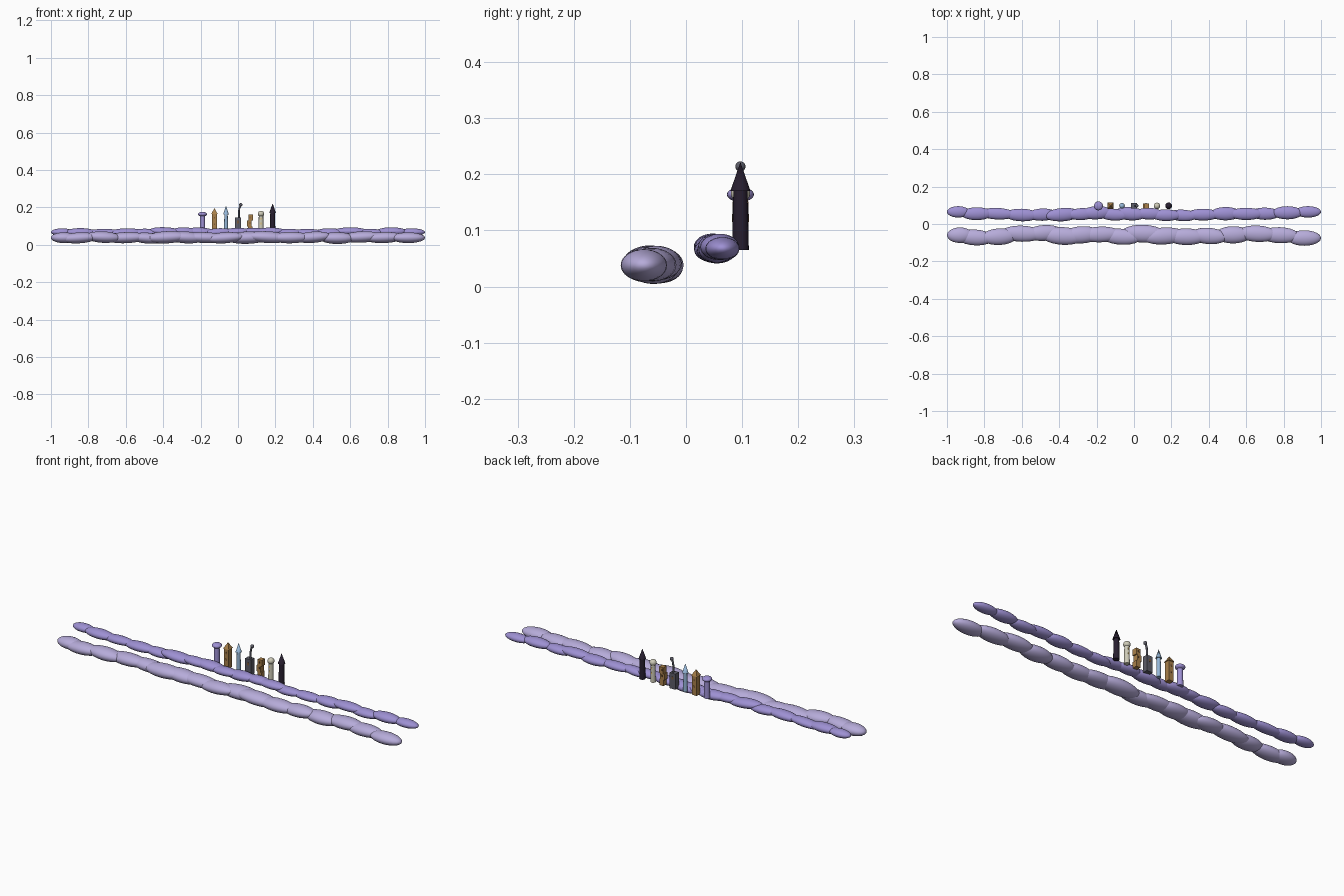
import bpy
import math
import random

random.seed(4)
cube = bpy.data.objects.get("Cube")
if cube:
    bpy.data.objects.remove(cube, do_unlink=True)


def material(name, rgb):
    m = bpy.data.materials.new(name)
    m.use_nodes = True
    colour = (*rgb, 1)
    m.diffuse_color = colour
    m.node_tree.nodes["Principled BSDF"].inputs["Base Color"].default_value = colour
    return m


PALE = material("pale lavender", (0.47, 0.41, 0.70))
VIOLET = material("violet", (0.34, 0.28, 0.65))
AMBER = material("amber brown", (0.40, 0.22, 0.07))
BROWN = material("dark brown", (0.20, 0.10, 0.04))
BLUE = material("light blue", (0.30, 0.47, 0.68))
GREY = material("slate grey", (0.11, 0.11, 0.14))
CREAM = material("cream", (0.62, 0.60, 0.48))
BLACK = material("near black", (0.02, 0.013, 0.028))
GOLD = material("window gold", (0.75, 0.50, 0.14))

BASE = 0.065      # foot of every tower
ROW_Y = 0.097     # line the towers stand on


def finish(name, mat, smooth=True):
    o = bpy.context.object
    o.name = name
    o.data.materials.append(mat)
    bpy.ops.object.transform_apply(location=False, rotation=True, scale=True)
    if smooth:
        bpy.ops.object.shade_smooth_by_angle(angle=math.radians(40))
    return o


def ellipsoid(name, mat, loc, radii, turn=(0, 0, 0)):
    bpy.ops.mesh.primitive_uv_sphere_add(segments=24, ring_count=16, radius=1,
                                         location=loc, rotation=turn)
    bpy.context.object.scale = radii
    return finish(name, mat)


def taper(name, mat, x, z0, z1, r0, r1, sides=20, turn=0):
    bpy.ops.mesh.primitive_cone_add(vertices=sides, radius1=r0, radius2=r1, depth=z1 - z0,
                                    location=(x, ROW_Y, (z0 + z1) / 2), rotation=(0, 0, turn))
    return finish(name, mat, sides > 8)


def box(name, mat, x, z0, z1, width, depth, y=ROW_Y):
    bpy.ops.mesh.primitive_cube_add(size=1, location=(x, y, (z0 + z1) / 2))
    bpy.context.object.scale = (width, depth, z1 - z0)
    return finish(name, mat, False)


def windows(name, mat, x, heights, front, size=0.007):
    # Thin plates on the front and back walls
    for side in (-1, 1):
        for z in heights:
            box(name, mat, x, z, z + size * 1.4, size, 0.002, ROW_Y + side * front)


def cloud_bank(name, mat, puffs, z, length, width, height):
    # Overlapping elongated puffs, the end ones touching x = -1 and 1
    last = len(puffs) - 1
    for i, (x, y) in enumerate(puffs):
        end = i in (0, last)
        rx = 1 - abs(x) if end else length * random.uniform(0.9, 1.15)
        grow = 0.92 if end else random.uniform(0.92, 1.08)
        lift = 0 if end else random.uniform(-0.004, 0.004)
        tilt = 0 if end else random.uniform(-0.08, 0.08)
        ellipsoid(name, mat, (x, y, z + lift), (rx, width * grow, height * grow),
                  (0, tilt, tilt))


cloud_bank("front_cloud_puff", PALE, [
    (-0.93, -0.06), (-0.85, -0.072), (-0.72, -0.068), (-0.60, -0.052), (-0.48, -0.048),
    (-0.38, -0.064), (-0.28, -0.058), (-0.18, -0.056), (-0.07, -0.068), (0.05, -0.052),
    (0.16, -0.064), (0.28, -0.068), (0.40, -0.064), (0.53, -0.058), (0.66, -0.052),
    (0.78, -0.06), (0.91, -0.075)], 0.038, 0.105, 0.045, 0.031)

cloud_bank("rear_cloud_puff", VIOLET, [
    (-0.94, 0.065), (-0.84, 0.055), (-0.73, 0.055), (-0.60, 0.048), (-0.49, 0.05),
    (-0.38, 0.05), (-0.28, 0.053), (-0.20, 0.06), (-0.11, 0.05), (-0.02, 0.055),
    (0.08, 0.055), (0.17, 0.047), (0.26, 0.046), (0.37, 0.05), (0.49, 0.055),
    (0.60, 0.054), (0.70, 0.055), (0.82, 0.06), (0.93, 0.065)], 0.068, 0.085, 0.033, 0.022)

# Mushroom tower
X = -0.19
taper("mushroom_shaft", VIOLET, X, BASE, 0.16, 0.015, 0.013)
ellipsoid("mushroom_cap", VIOLET, (X, ROW_Y, 0.164), (0.024, 0.024, 0.013))

# Timber tower with a pyramid roof
X = -0.126
box("timber_body", AMBER, X, BASE, 0.168, 0.027, 0.027)
taper("timber_roof", AMBER, X, 0.166, 0.195, 0.024, 0.001, 4, math.pi / 4)
windows("timber_window", BROWN, X, (0.105, 0.14), 0.0135)

# Slim blue spire
X = -0.064
taper("blue_shaft", BLUE, X, BASE, 0.165, 0.011, 0.009)
taper("blue_roof", BLUE, X, 0.163, 0.21, 0.015, 0)

# Workshop block with a bent chimney
box("workshop_body", GREY, 0, BASE, 0.147, 0.034, 0.028)
windows("workshop_window", BROWN, 0, (0.115,), 0.014, 0.01)
curve = bpy.data.curves.new("chimney_pipe", "CURVE")
curve.dimensions = "3D"
curve.bevel_depth = 0.005
curve.bevel_resolution = 3
curve.use_fill_caps = True
path = [(0.006, 0.14), (0.005, 0.175), (0.007, 0.195), (0.015, 0.213)]
spline = curve.splines.new("POLY")
spline.points.add(len(path) - 1)
for point, (x, z) in zip(spline.points, path):
    point.co = (x, ROW_Y, z, 1)
curve.materials.append(GREY)
pipe = bpy.data.objects.new("chimney_pipe", curve)
bpy.context.collection.objects.link(pipe)
ellipsoid("chimney_top", GREY, (0.015, ROW_Y, 0.214), (0.009, 0.009, 0.009))

# Stacked crooked house
X = 0.064
for i, shift in enumerate((0.002, -0.003, 0.003)):
    z = BASE + i * 0.032
    box("stacked_storey", AMBER, X + shift, z, z + 0.032, 0.024, 0.026)
windows("stacked_window", BROWN, X, (0.112, 0.142), 0.0135)

# Domed tower
X = 0.123
taper("domed_shaft", CREAM, X, BASE, 0.155, 0.013, 0.012)
ellipsoid("dome", CREAM, (X, ROW_Y, 0.166), (0.017, 0.017, 0.016))
windows("domed_window", GOLD, X, (0.11, 0.135), 0.0125, 0.006)

# Dark tower with a pointed roof
X = 0.185
taper("dark_shaft", BLACK, X, BASE, 0.172, 0.015, 0.0125)
taper("dark_roof", BLACK, X, 0.17, 0.222, 0.018, 0)
